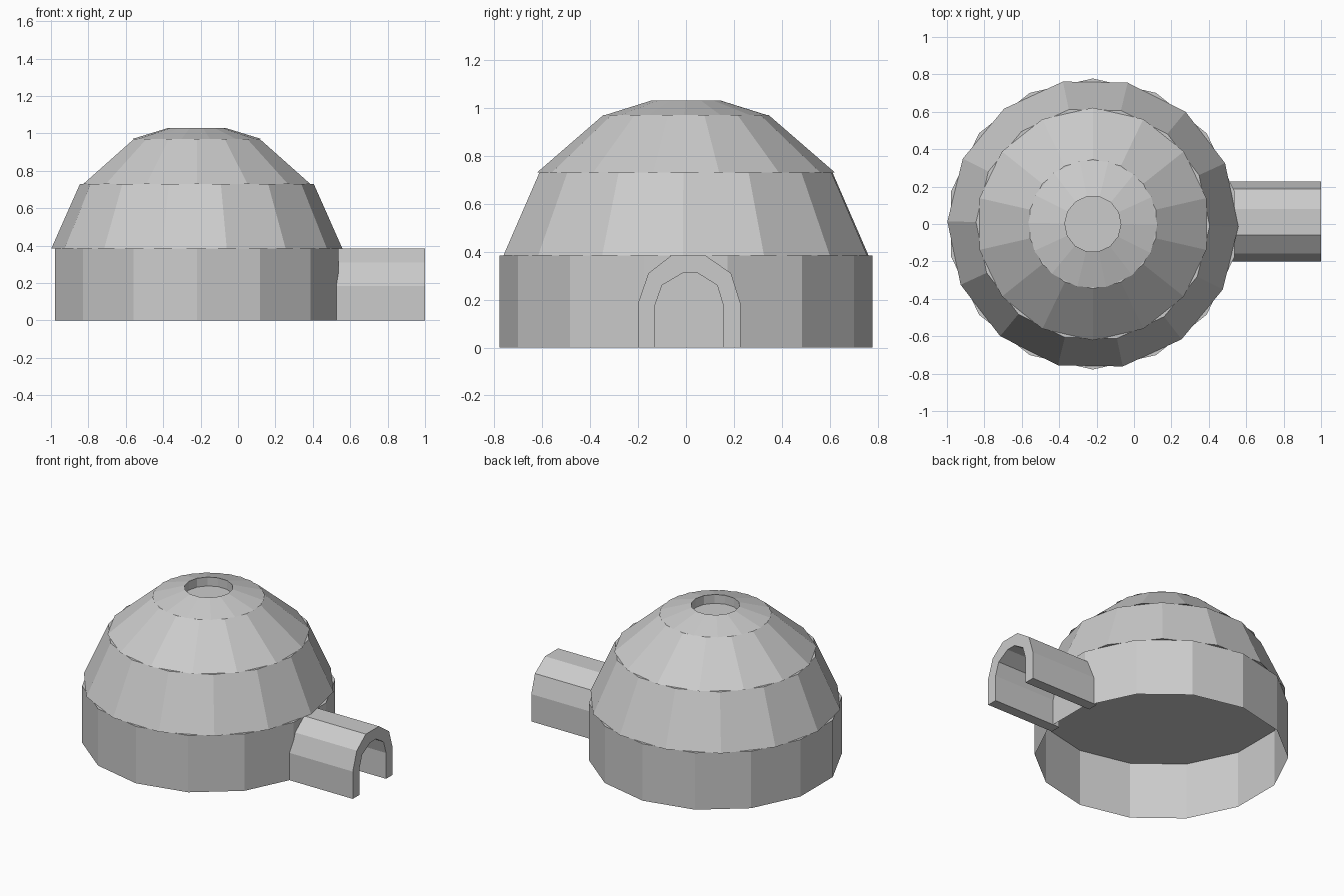
import bpy, bmesh
from math import sin, cos, radians, pi

if "Cube" in bpy.data.objects:
    bpy.data.objects.remove(bpy.data.objects["Cube"])

CX, SIDES = -0.22, 14


def finish(bm, name):
    bmesh.ops.recalc_face_normals(bm, faces=bm.faces)
    mesh = bpy.data.meshes.new(name)
    bm.to_mesh(mesh)
    bm.free()
    obj = bpy.data.objects.new(name, mesh)
    bpy.context.collection.objects.link(obj)
    return obj


def ring(name, profile, phase, bottom=True, top=True, closed=False):
    """Stack 14-sided loops from (radius, z) pairs, with optional caps."""
    bm = bmesh.new()
    loops = []
    for r, z in profile:
        angles = [radians(phase) + 2 * pi * i / SIDES for i in range(SIDES)]
        loops.append([bm.verts.new((CX + r * cos(a), r * sin(a), z)) for a in angles])
    pairs = list(zip(loops, loops[1:]))
    if closed:
        pairs.append((loops[-1], loops[0]))
    for lo, hi in pairs:
        for i in range(SIDES):
            j = (i + 1) % SIDES
            bm.faces.new((lo[i], lo[j], hi[j], hi[i]))
    if bottom and not closed:
        bm.faces.new(loops[0][::-1])
    if top and not closed:
        bm.faces.new(loops[-1])
    return finish(bm, name)


# Dome layers, each turned half a block from the one below
ring("base_layer", [(0.778, 0), (0.778, 0.385)], 90, bottom=False)
ring("second_layer", [(0.778, 0.385), (0.625, 0.73)], -1)
ring("third_layer", [(0.622, 0.73), (0.345, 0.97)], 90)
# Top layer with a smoke hole
ring("top_layer", [(0.345, 0.97), (0.15, 1.03), (0.15, 0.97)], -1, closed=True)

# Entrance tunnel: arch strip extruded along x
outer = [(-0.2, 0), (-0.2, 0.185), (-0.157, 0.31), (-0.06, 0.385),
         (0.08, 0.385), (0.188, 0.31), (0.227, 0.185), (0.227, 0)]
inner = [(-0.13, 0), (-0.13, 0.175), (-0.1, 0.26), (-0.015, 0.31),
         (0.05, 0.31), (0.13, 0.26), (0.156, 0.175), (0.156, 0)]
bm = bmesh.new()
grid = [[bm.verts.new((x, y, z)) for y, z in line]
        for line, x in ((outer, 0.49), (outer, 1.0), (inner, 1.0), (inner, 0.49))]
for k in range(4):
    a, b = grid[k], grid[(k + 1) % 4]
    for i in range(len(outer) - 1):
        bm.faces.new((a[i], a[i + 1], b[i + 1], b[i]))
for i in (0, -1):
    bm.faces.new([line[i] for line in grid])
finish(bm, "entrance_tunnel")
